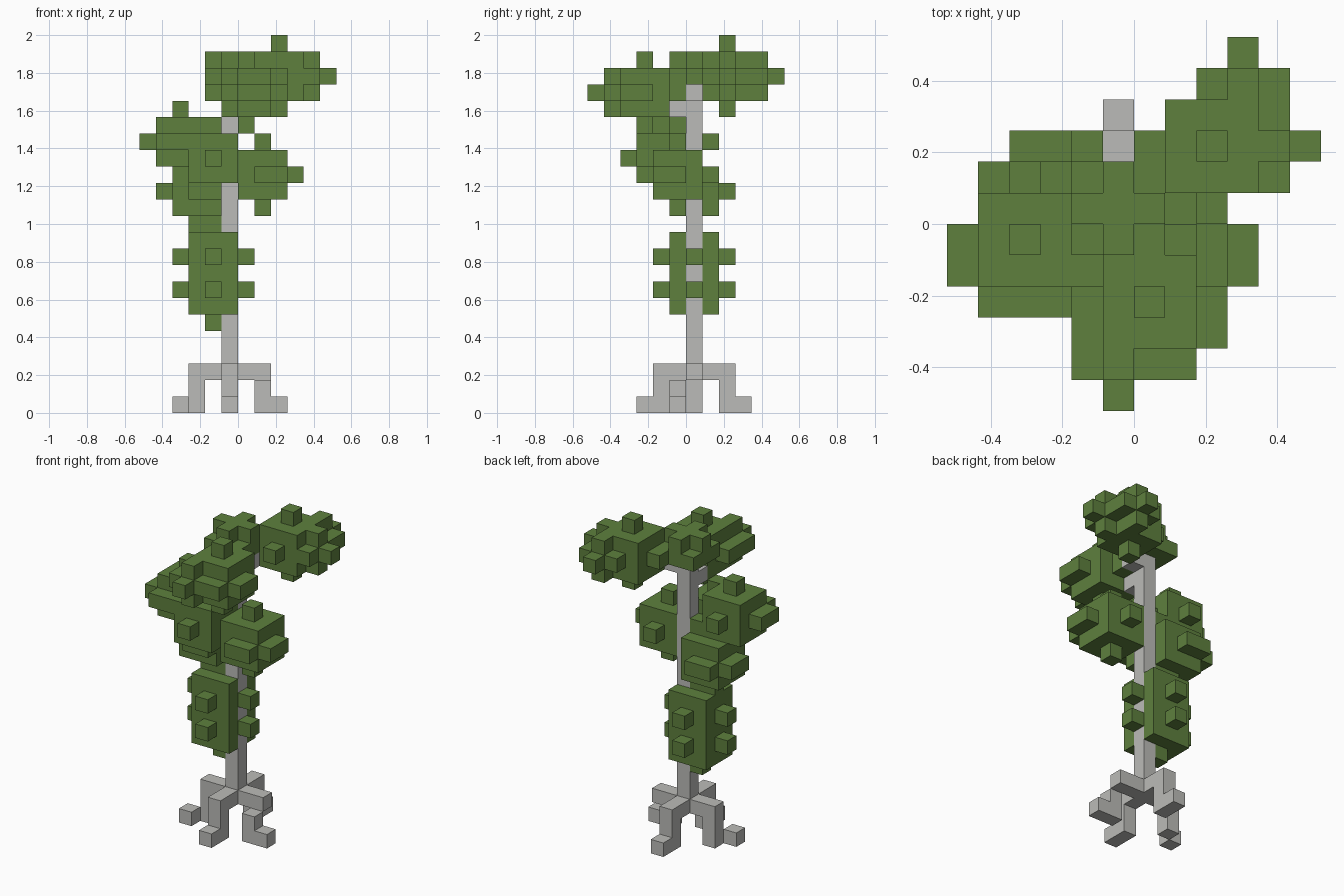
import bpy
import bmesh
from itertools import product
from mathutils import Vector

cube = bpy.data.objects.get("Cube")
if cube:
    bpy.data.objects.remove(cube, do_unlink=True)

U = 2 / 23  # edge of one block


def material(name, rgb):
    m = bpy.data.materials.new(name)
    m.use_nodes = True
    col = (*rgb, 1)
    m.diffuse_color = col
    node = m.node_tree.nodes["Principled BSDF"]
    node.inputs["Base Color"].default_value = col
    node.inputs["Roughness"].default_value = 0.9
    return m


LEAF = material("leaf green", (0.112, 0.216, 0.048))
BARK = material("pale grey bark", (0.50, 0.50, 0.48))

parts = []     # (name, material, cells)
filled = set()


def add(name, mat, cells):
    own = set(cells) - filled
    filled.update(own)
    parts.append((name, mat, own))


def box(x, y, z, sx=1, sy=1, sz=1):
    return set(product(range(x, x + sx), range(y, y + sy), range(z, z + sz)))


def plus(x, y, z):
    return box(x - 1, y, z, 3) | box(x, y - 1, z, 1, 3) | box(x, y, z - 1, 1, 1, 3)


def clump(x, y, z, ox=0, oy=0):
    """Three-block cube with a knob per side; outward knobs are doubled."""
    cells = box(x - 1, y - 1, z - 1, 3, 3, 3)
    for s in (-2, 2):
        cells |= box(x + s, y, z) | box(x, y + s, z) | box(x, y, z + s)
    if ox and oy:
        cells |= box(x + 2 * ox, y + oy, z) | box(x + ox, y + 2 * oy, z)
    return cells


# Trunk and branch stubs
add("trunk", BARK, box(-1, 0, 2, sz=18))
add("branch_front", BARK, box(-1, -1, 18))
add("branch_back", BARK, box(0, 0, 19))

# Roots: arm, leg and foot
add("root_front", BARK, box(-1, -2, 2, sy=2) | box(-1, -2, 0, sz=2) | box(-1, -3, 0))
add("root_back", BARK, box(-1, 1, 2, sy=2) | box(-1, 2, 0, sz=2) | box(-1, 3, 0))
add("root_left", BARK, box(0, 0, 2, sx=2) | box(1, -1, 0, sz=2) | box(2, -1, 0))
add("root_right", BARK, box(-3, 0, 2, sx=2) | box(-3, 0, 0, sz=2) | box(-4, -1, 0))

# Tall foliage wrapped around the lower trunk
wrap = box(-3, -1, 6, 3, 3, 5) | box(-2, 0, 5) | box(-2, 0, 11)
for z in (7, 9):
    wrap |= box(-4, 0, z, sx=5) | box(-2, -2, z, sy=5)
add("lower_foliage", LEAF, wrap)

# Middle foliage clumps
add("foliage_middle_left", LEAF, clump(1, -1, 14, 1, -1))
add("foliage_middle_right_back", LEAF, clump(-3, 0, 13, -1, 1))
add("foliage_middle_front", LEAF, clump(-2, -2, 15))
add("foliage_middle_right", LEAF, clump(-4, -1, 16, -1, -1))

# Crown clumps with cross-shaped outgrowths
add("crown_back", LEAF, clump(2, 2, 20) | plus(4, 2, 20) | plus(3, 4, 20))
add("crown_front", LEAF, clump(0, -3, 19, 1, -1) | plus(-1, -5, 19) | box(-2, -4, 19))
add("crown_centre", LEAF, box(-2, -1, 20, 3, 3) | box(-2, 0, 21, 3) | box(-1, -1, 21, 1, 3))


def build(name, mat, cells):
    """Make one mesh from the exposed sides of the cells."""
    bm = bmesh.new()
    for cell in sorted(cells):
        centre = Vector(cell) + Vector((0.5, 0.5, 0.5))
        for axis, sign in product(range(3), (-1, 1)):
            n = Vector((0, 0, 0))
            n[axis] = sign
            if tuple(int(c + d) for c, d in zip(cell, n)) in filled:
                continue
            a = Vector((0, 0, 0))
            a[(axis + 1) % 3] = 1
            b = n.cross(a)
            ring = (a + b, b - a, -a - b, a - b)
            bm.faces.new([bm.verts.new((centre + (n + r) / 2) * U) for r in ring])
    bmesh.ops.remove_doubles(bm, verts=bm.verts, dist=U / 100)
    bmesh.ops.dissolve_limit(bm, angle_limit=0.01, verts=bm.verts, edges=bm.edges)
    mesh = bpy.data.meshes.new(name)
    bm.to_mesh(mesh)
    bm.free()
    mesh.materials.append(mat)
    bpy.context.collection.objects.link(bpy.data.objects.new(name, mesh))


for part in parts:
    if part[2]:
        build(*part)
